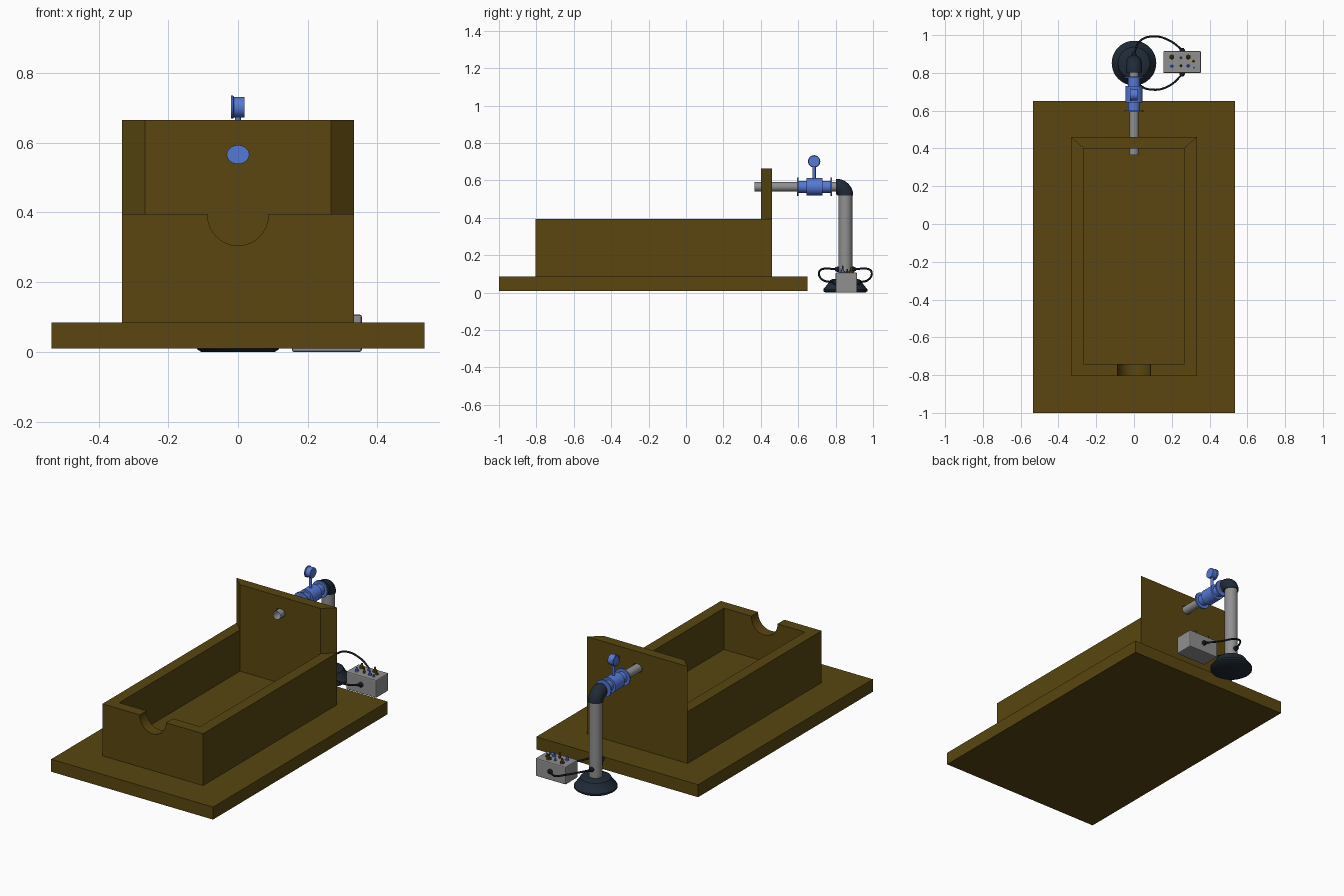
import bpy, bmesh, math
from mathutils import Vector, Matrix

if "Cube" in bpy.data.objects:
    bpy.data.objects.remove(bpy.data.objects["Cube"])


def material(name, rgb):
    m = bpy.data.materials.new(name)
    m.diffuse_color = (*rgb, 1)
    m.use_nodes = True
    m.node_tree.nodes["Principled BSDF"].inputs["Base Color"].default_value = m.diffuse_color
    return m


WOOD = material("dark ochre", (0.1, 0.062, 0.005))
BLUE = material("valve blue", (0.09, 0.19, 0.68))
GREY = material("pipe grey", (0.28, 0.28, 0.28))
NAVY = material("dark navy", (0.014, 0.024, 0.038))
BLACK = material("cable black", (0.008, 0.011, 0.015))


def finish(name, bm, mat, smooth=False):
    bmesh.ops.recalc_face_normals(bm, faces=bm.faces)
    me = bpy.data.meshes.new(name)
    bm.to_mesh(me)
    bm.free()
    ob = bpy.data.objects.new(name, me)
    bpy.context.collection.objects.link(ob)
    me.materials.append(mat)
    if smooth:
        bpy.ops.object.select_all(action='DESELECT')
        ob.select_set(True)
        bpy.context.view_layer.objects.active = ob
        bpy.ops.object.shade_smooth_by_angle(angle=math.radians(35))
    return ob


def prism(name, outline, z0, z1, mat):
    bm = bmesh.new()
    f = bm.faces.new([bm.verts.new((x, y, z0)) for x, y in outline])
    up = bmesh.ops.extrude_face_region(bm, geom=[f])
    for v in up["geom"]:
        if isinstance(v, bmesh.types.BMVert):
            v.co.z = z1
    return finish(name, bm, mat)


def box(name, x0, x1, y0, y1, z0, z1, mat):
    return prism(name, [(x0, y0), (x1, y0), (x1, y1), (x0, y1)], z0, z1, mat)


def lathe(name, origin, axis, profile, mat, caps=True, n=32, squash=None):
    """Turn (radius, height) points around an axis."""
    bm = bmesh.new()
    rot = Vector((0, 0, 1)).rotation_difference(Vector(axis)).to_matrix()
    rings = []
    for r, h in profile:
        rings.append([bm.verts.new(Vector(origin) + rot @ Vector((
            r * math.cos(2 * math.pi * i / n), r * math.sin(2 * math.pi * i / n), h)))
            for i in range(n)])
    for a, b in zip(rings, rings[1:]):
        for i in range(n):
            j = (i + 1) % n
            bm.faces.new((a[i], a[j], b[j], b[i]))
    if caps:
        bm.faces.new(rings[0])
        bm.faces.new(rings[-1])
    if squash:
        bmesh.ops.scale(bm, vec=squash, verts=bm.verts,
                        space=Matrix.Translation(-Vector(origin)))
    return finish(name, bm, mat, True)


def cut(target, cutter):
    mod = target.modifiers.new("cut", 'BOOLEAN')
    mod.operation, mod.solver, mod.object = 'DIFFERENCE', 'EXACT', cutter
    bpy.context.view_layer.update()
    ev = target.evaluated_get(bpy.context.evaluated_depsgraph_get())
    me = bpy.data.meshes.new_from_object(ev)
    target.modifiers.clear()
    target.data = me
    bpy.data.objects.remove(cutter)


def tube(name, points, r, mat):
    cu = bpy.data.curves.new(name, 'CURVE')
    cu.dimensions, cu.bevel_depth, cu.bevel_resolution = '3D', r, 3
    cu.resolution_u, cu.use_fill_caps = 10, True
    sp = cu.splines.new('BEZIER')
    sp.bezier_points.add(len(points) - 1)
    for bp, p in zip(sp.bezier_points, points):
        bp.co = p
        bp.handle_left_type = bp.handle_right_type = 'AUTO'
    cu.materials.append(mat)
    ob = bpy.data.objects.new(name, cu)
    bpy.context.collection.objects.link(ob)


# Slab and trough with hollow and overflow notch
box("base_slab", -0.535, 0.535, -1, 0.65, 0.01, 0.085, WOOD)
trough = box("trough", -0.333, 0.333, -0.805, 0.46, 0.085, 0.395, WOOD)
cut(trough, box("cavity_cutter", -0.267, 0.267, -0.74, 0.40, 0.148, 0.6, WOOD))
cut(trough, lathe("notch_cutter", (0, -0.85, 0.392), (0, 1, 0),
                  [(0.087, 0), (0.087, 0.16)], WOOD))

# Back wall with mitred ends and pipe hole
wall = prism("back_wall", [(-0.267, 0.40), (0.267, 0.40), (0.333, 0.46), (-0.333, 0.46)],
             0.395, 0.665, WOOD)
PZ, PY = 0.566, 0.852
cut(wall, lathe("hole_cutter", (0, 0.35, PZ), (0, 1, 0), [(0.026, 0), (0.026, 0.2)],
                WOOD, squash=(1.2, 1, 1)))

# Spout and valve
lathe("spout_pipe", (0, 0, PZ), (0, 1, 0), [(0.025, 0.365), (0.025, 0.595)], GREY, caps=False)
lathe("valve_body", (0, 0, PZ), (0, 1, 0),
      [(0.05, 0.593), (0.05, 0.602), (0.032, 0.602), (0.032, 0.643), (0.046, 0.643),
       (0.046, 0.73), (0.032, 0.73), (0.032, 0.772), (0.05, 0.772), (0.05, 0.781)], BLUE)
lathe("link_pipe", (0, 0, PZ), (0, 1, 0), [(0.025, 0.78), (0.025, 0.82)], GREY)

# Gauge on its stem
lathe("gauge_stem", (0, 0.685, 0), (0, 0, 1), [(0.009, 0.60), (0.009, 0.68)], BLUE, n=16)
lathe("gauge_dial", (0, 0.685, 0.702), (1, 0, 0),
      [(0.027, -0.014), (0.027, -0.02), (0.033, -0.02), (0.033, -0.014), (0.03, -0.012),
       (0.03, 0.018)], BLUE)

# Elbow swept through a quarter turn
bm = bmesh.new()
N, R = 28, 0.042
path = [((0, 0.803, PZ), 0)]
path += [((0, 0.806 + 0.046 * math.sin(a), PZ - 0.046 + 0.046 * math.cos(a)), a)
         for a in [math.pi / 2 * i / 10 for i in range(11)]]
prev = None
for p, a in path:
    up = Vector((0, math.sin(a), math.cos(a)))
    ring = [bm.verts.new(Vector(p) + R * (Vector((1, 0, 0)) * math.cos(t) + up * math.sin(t)))
            for t in [2 * math.pi * i / N for i in range(N)]]
    if prev:
        for i in range(N):
            bm.faces.new((prev[i], prev[(i + 1) % N], ring[(i + 1) % N], ring[i]))
    else:
        bm.faces.new(ring)
    prev = ring
bm.faces.new(prev)
finish("elbow", bm, NAVY, True)

# Standpipe and round foot
lathe("standpipe", (0, PY, 0), (0, 0, 1), [(0.037, 0.05), (0.037, 0.53)], GREY)
lathe("round_foot", (0, PY, 0), (0, 0, 1),
      [(0.106, 0), (0.118, 0.008), (0.118, 0.018), (0.108, 0.03), (0.092, 0.05),
       (0.084, 0.066), (0.07, 0.072), (0.038, 0.074)], NAVY, n=48)

# Control box with rounded edges
BX, BY = 0.255, 0.857
ctrl = box("control_box", BX - 0.1, BX + 0.1, BY - 0.058, BY + 0.058, 0, 0.107, GREY)
bev = ctrl.modifiers.new("bevel", 'BEVEL')
bev.width, bev.segments = 0.006, 2

# Knobs and pins on the control box: x, y, radius, height
knobs = [(0.2, 0.884, 0.013, 0.03, WOOD), (0.287, 0.884, 0.013, 0.03, WOOD),
         (0.2, 0.836, 0.011, 0.024, BLUE), (0.287, 0.838, 0.011, 0.024, BLUE),
         (0.248, 0.88, 0.006, 0.02, BLUE), (0.248, 0.838, 0.006, 0.04, WOOD),
         (0.315, 0.862, 0.008, 0.022, WOOD), (0.318, 0.828, 0.006, 0.018, BLUE)]
for i, (x, y, r, h, m) in enumerate(knobs):
    lathe(f"knob_{i + 1}", (x, y, 0.105), (0, 0, 1),
          [(r, 0), (r, h * 0.4), (r * 0.55, h * 0.5), (r * 0.45, h)], m, n=16)

# Cables and grommets between standpipe and box, front and back
for side, word in ((-1, "front"), (1, "back")):
    lathe(f"{word}_pipe_grommet", (0, PY + side * 0.03, 0.125), (0, side, 0),
          [(0.014, 0), (0.014, 0.014), (0.009, 0.026)], BLACK, n=16)
    lathe(f"{word}_box_grommet", (BX, BY + side * 0.055, 0.055), (0, side, 0),
          [(0.014, 0), (0.014, 0.01), (0.008, 0.02)], BLACK, n=16)
    tube(f"{word}_cable", [(0, PY + side * 0.05, 0.125), (0.03, PY + side * 0.115, 0.128),
                           (0.1, PY + side * 0.141, 0.105), (0.19, PY + side * 0.118, 0.066),
                           (BX, BY + side * 0.065, 0.055)], 0.0055, BLACK)
